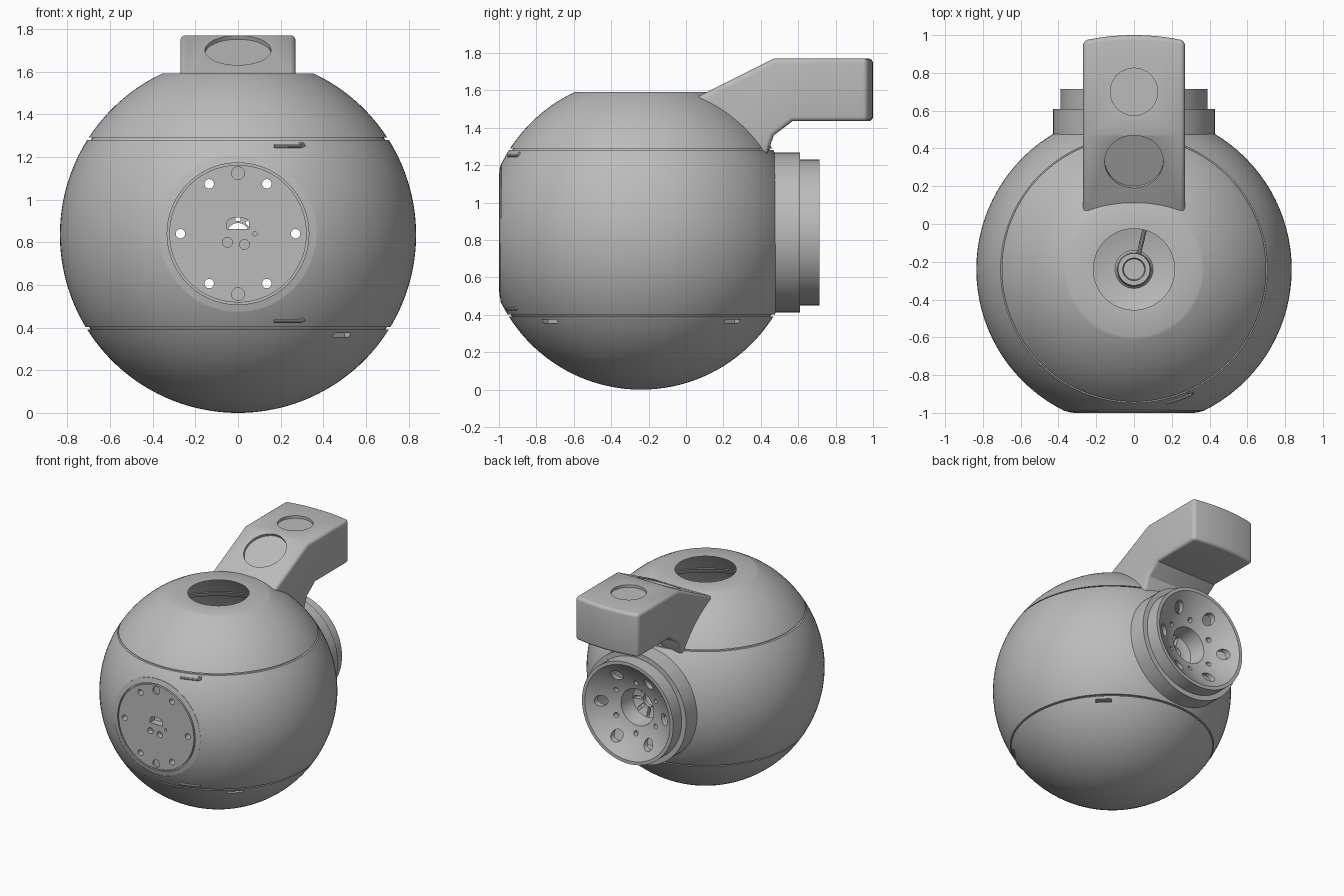
import bpy, bmesh, math
from mathutils import Vector, Matrix

if "Cube" in bpy.data.objects:
    bpy.data.objects.remove(bpy.data.objects["Cube"])

R, R_IN = 0.835, 0.785
CENTRE = Vector((0, -0.24, 0.835))
AXIS_Z = Matrix.Translation((0, CENTRE.y, 0))
AXIS_Y = Matrix.Translation((0, 0, 0.84)) @ Matrix.Rotation(-math.pi / 2, 4, 'X')

grey = bpy.data.materials.new("plain grey")
grey.use_nodes = True
grey.diffuse_color = (0.5, 0.5, 0.5, 1)
grey.node_tree.nodes["Principled BSDF"].inputs["Base Color"].default_value = (0.5, 0.5, 0.5, 1)


def finish(name, bm, matrix=Matrix()):
    bmesh.ops.remove_doubles(bm, verts=bm.verts, dist=1e-4)
    bm.transform(matrix)
    bmesh.ops.recalc_face_normals(bm, faces=bm.faces)
    mesh = bpy.data.meshes.new(name)
    bm.to_mesh(mesh)
    bm.free()
    mesh.materials.append(grey)
    obj = bpy.data.objects.new(name, mesh)
    bpy.context.collection.objects.link(obj)
    return obj


def lathe(name, profile, matrix=AXIS_Z, steps=96):
    """Spin a (radius, height) outline; it is closed unless it ends on the axis."""
    bm = bmesh.new()
    vs = [bm.verts.new((r, 0, h)) for r, h in profile]
    for a, b in zip(vs, vs[1:]):
        bm.edges.new((a, b))
    if profile[0][0] > 0 or profile[-1][0] > 0:
        bm.edges.new((vs[-1], vs[0]))
    bmesh.ops.spin(bm, geom=bm.verts[:] + bm.edges[:], axis=(0, 0, 1), cent=(0, 0, 0),
                   angle=math.tau, steps=steps, use_duplicate=False)
    return finish(name, bm, matrix)


def prism(name, outline, depth, matrix=Matrix()):
    """Extrude an (x, y) outline along z, centred."""
    bm = bmesh.new()
    face = bm.faces.new([bm.verts.new((x, y, -depth / 2)) for x, y in outline])
    new = bmesh.ops.extrude_face_region(bm, geom=[face])["geom"]
    bmesh.ops.translate(bm, vec=(0, 0, depth),
                        verts=[v for v in new if isinstance(v, bmesh.types.BMVert)])
    return finish(name, bm, matrix)


def rod(r, depth, matrix, steps=32):
    return lathe("cutter", [(0, -depth / 2), (r, -depth / 2), (r, depth / 2), (0, depth / 2)],
                 matrix, steps)


def box(sx, sy, sz, matrix):
    return prism("cutter", [(-sx / 2, -sy / 2), (sx / 2, -sy / 2), (sx / 2, sy / 2), (-sx / 2, sy / 2)],
                 sz, matrix)


def apply_all(obj):
    bpy.ops.object.select_all(action='DESELECT')
    obj.select_set(True)
    bpy.context.view_layer.objects.active = obj
    for mod in obj.modifiers[:]:
        bpy.ops.object.modifier_apply(modifier=mod.name)


def cut(obj, cutters, operation='DIFFERENCE'):
    for c in cutters:
        mod = obj.modifiers.new("cut", 'BOOLEAN')
        mod.operation, mod.solver, mod.object = operation, 'EXACT', c
    apply_all(obj)
    for c in cutters:
        bpy.data.objects.remove(c)


def arc(radius, z0, z1, n=28):
    """Points on the ball's section between two heights, snapped to the axis at the poles."""
    a0, a1 = [math.asin(max(-1, min(1, (z - CENTRE.z) / radius))) for z in (z0, z1)]
    angles = [a0 + (a1 - a0) * i / n for i in range(n + 1)]
    points = [(radius * math.cos(a), CENTRE.z + radius * math.sin(a)) for a in angles]
    return [(r if r > 0.001 else 0, h) for r, h in points]


def along_y(x, y, z):
    return Matrix.Translation((x, y, z)) @ Matrix.Rotation(-math.pi / 2, 4, 'X')


def ring(n, radius, start=0):
    for i in range(n):
        a = start + math.tau * i / n
        yield a, radius * math.cos(a), 0.84 + radius * math.sin(a)


def wire(name, points, thickness):
    curve = bpy.data.curves.new(name, 'CURVE')
    curve.dimensions, curve.bevel_depth, curve.bevel_resolution = '3D', thickness, 3
    curve.use_fill_caps = True
    curve.materials.append(grey)
    spline = curve.splines.new('POLY')
    spline.points.add(len(points) - 1)
    for p, co in zip(spline.points, points):
        p.co = (*co, 1)
    obj = bpy.data.objects.new(name, curve)
    bpy.context.collection.objects.link(obj)
    apply_all(obj)
    bpy.ops.object.convert(target='MESH')


# Hollow ball in three shells, with a narrow groove at each seam
lathe("upper_shell", arc(R, 1.29, 1.59) + arc(R_IN, 1.59, 1.29))
middle = lathe("middle_shell", arc(R, 0.402, 1.28) + arc(R_IN, 1.28, 0.402))
bottom = lathe("lower_shell", arc(R, 0, 0.392) + arc(R_IN, 0.392, 0))
for label, z in (("upper", 1.285), ("lower", 0.397)):
    lathe(label + "_seam", arc(R - 0.014, z - 0.02, z + 0.02, 2) + arc(R_IN - 0.01, z + 0.02, z - 0.02, 2))
cut(middle, [rod(0.366, 0.5, along_y(0, -1, 0.84), 96), rod(0.40, 0.6, along_y(0, 0.6, 0.84), 96)])

# Four small slots below the lower seam
slots = []
for i in range(4):
    turn = Matrix.Translation((0, CENTRE.y, 0.365)) @ Matrix.Rotation(math.pi / 4 + i * math.pi / 2, 4, 'Z')
    slots.append(box(0.07, 0.11, 0.018, turn @ Matrix.Translation((0.685, 0, 0))))
cut(bottom, slots)

# Post and rod standing in the bowl
lathe("inner_post", [(0, 0.04), (0.11, 0.045), (0.09, 0.07), (0.085, 0.16), (0.06, 0.16),
                     (0.055, 0.13), (0, 0.13)], steps=48)
wire("inner_rod", [(0.02, -0.18, 0.09), (0.09, 0.11, 0.15)], 0.012)

# Front plate with its rim, groove and holes
plate = lathe("front_plate", [(0, -1), (0.322, -1), (0.322, -0.982), (0.332, -0.982), (0.332, -0.998),
                              (0.37, -0.989), (0.37, -0.94), (0, -0.94)], AXIS_Y)
holes = [rod(0.022, 0.3, along_y(x, -0.95, z)) for a, x, z in ring(6, 0.27)]
holes += [rod(0.03, 0.03, along_y(x, -1, z)) for a, x, z in ring(2, 0.283, math.pi / 2)]
holes += [rod(r, 0.08, along_y(x, -1, z)) for x, z, r in ((-0.05, 0.80, 0.023), (0.03, 0.79, 0.023),
                                                          (0.08, 0.84, 0.01))]
dome = [(0.052 * math.cos(i * math.pi / 12), 0.03 + 0.025 * math.sin(i * math.pi / 12)) for i in range(13)]
holes.append(prism("cutter", [(-0.052, 0), (0.052, 0)] + dome, 0.3,
                   Matrix.Translation((0, -0.95, 0.862)) @ Matrix.Rotation(math.pi / 2, 4, 'X')))
cut(plate, holes)

# Stepped rear socket with a funnel, a hub and ring holes
funnel = [(0.14 + 0.225 * t, 0.595 + 0.12 * t ** 1.4) for t in (1, 0.8, 0.6, 0.4, 0.2, 0)]
socket = lathe("rear_socket", [(0.395, 0.40), (0.428, 0.43), (0.428, 0.61), (0.39, 0.61), (0.39, 0.715)]
               + funnel + [(0.125, 0.47), (0.08, 0.45), (0.05, 0.45), (0.05, 0.42), (0.16, 0.42),
                           (0.17, 0.56), (0.33, 0.64), (0.375, 0.60), (0.375, 0.40)], AXIS_Y)
holes = [rod(0.042, 0.6, along_y(x, 0.6, z)) for a, x, z in ring(6, 0.27)]
holes += [rod(0.018, 0.3, along_y(x, 0.6, z), 16) for a, x, z in ring(6, 0.195, math.pi / 6)]
holes += [box(0.06, 0.1, 0.022, Matrix.Translation((x, 0.46, z)) @ Matrix.Rotation(-a, 4, 'Y'))
          for a, x, z in ring(8, 0.09)]
cut(socket, holes)

# Bent rear handle, rounded, trimmed to the ball and dished on top
side = [(0.05, 1.56), (0.47, 1.77), (1.1, 1.77), (1.1, 1.435), (0.57, 1.435), (0.47, 1.36),
        (0.43, 1.25), (0.05, 1.25)]
to_side = Matrix(((0, 0, 1, 0), (1, 0, 0, 0), (0, 1, 0, 0), (0, 0, 0, 1)))
handle = prism("rear_handle", side, 0.54, to_side)
cut(handle, [rod(1.24, 4, AXIS_Z, 192)], 'INTERSECT')
bevel = handle.modifiers.new("round", 'BEVEL')
bevel.width, bevel.segments, bevel.angle_limit = 0.025, 4, math.radians(40)
apply_all(handle)
slope = math.atan2(0.21, 0.42)
cut(handle, [
    lathe("cutter", arc(R_IN + 0.01, 0, 2), AXIS_Z),
    rod(0.356, 3, AXIS_Z, 96),
    rod(0.125, 0.04, Matrix.Translation((0, 0.70, 1.77)), 64),
    rod(0.155, 0.04, Matrix.Translation((0, 0.33, 1.70)) @ Matrix.Rotation(slope, 4, 'X'), 64)])

# Small bent wire latches on the front
for label, z, lift in (("upper", 1.25, 0.012), ("lower", 0.43, 0.008)):
    def at(x, dz=0, out=0.004):
        flat = math.sqrt(R * R - (z + dz - CENTRE.z) ** 2 - x * x)
        return (x, CENTRE.y - flat - out, z + dz)
    wire(label + "_latch", [at(0.17), at(0.23), at(0.295), at(0.308, lift * 0.4),
                            at(0.305, lift, 0), at(0.28, lift * 1.2, -0.01)], 0.008)

# Smooth round faces, keep hard edges
bpy.ops.object.select_all(action='DESELECT')
for obj in bpy.context.scene.objects:
    if obj.type == 'MESH' and grey.name in obj.data.materials:
        obj.select_set(True)
        bpy.context.view_layer.objects.active = obj
bpy.ops.object.shade_smooth_by_angle(angle=math.radians(30))
